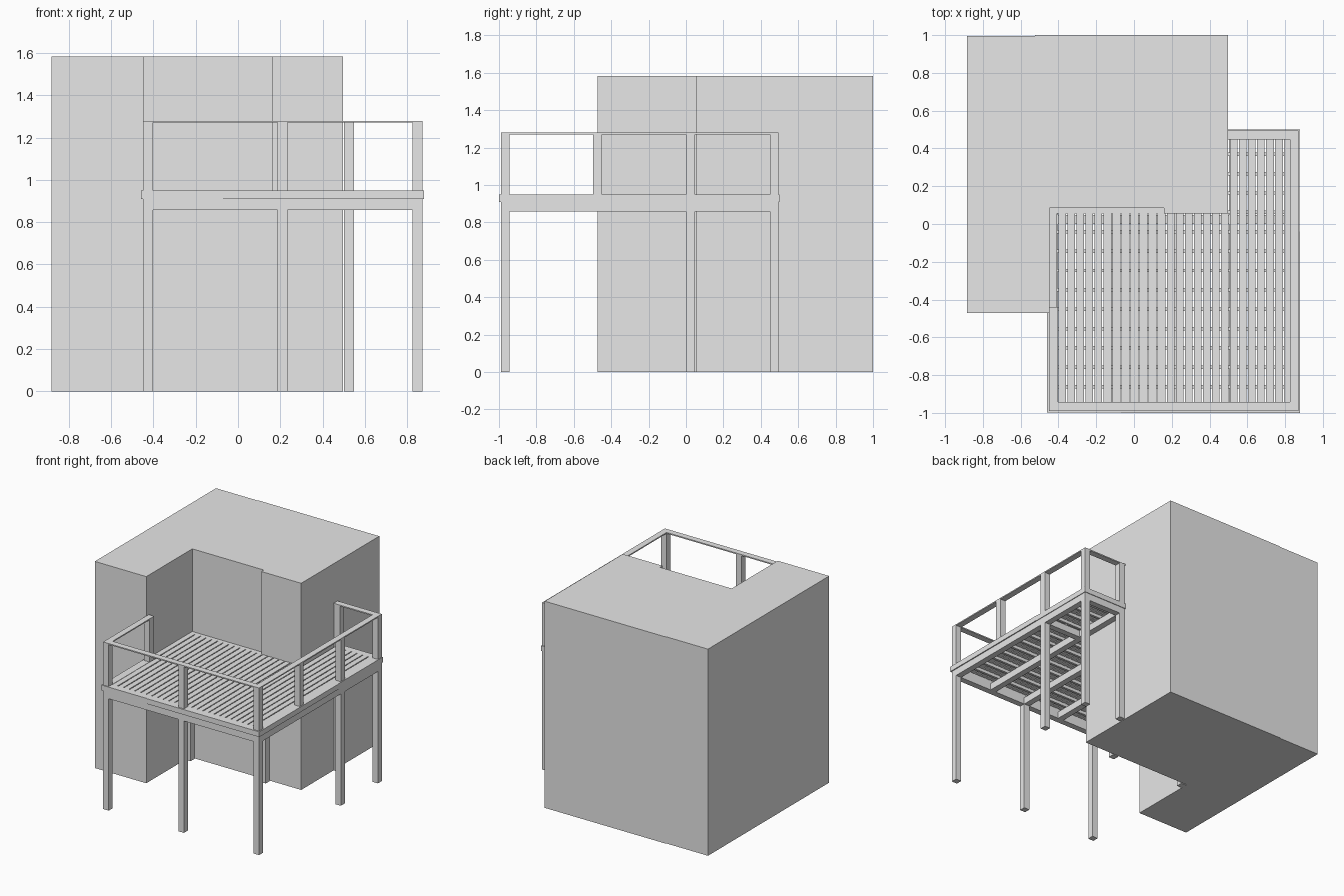
import bpy, bmesh

if "Cube" in bpy.data.objects:
    bpy.data.objects.remove(bpy.data.objects["Cube"], do_unlink=True)

grey = bpy.data.materials.new("plain_grey")
grey.use_nodes = True
grey.diffuse_color = (0.8, 0.8, 0.8, 1)
grey.node_tree.nodes["Principled BSDF"].inputs["Base Color"].default_value = (0.8, 0.8, 0.8, 1)


def finish(name, bm):
    bmesh.ops.recalc_face_normals(bm, faces=bm.faces)
    mesh = bpy.data.meshes.new(name)
    bm.to_mesh(mesh)
    bm.free()
    mesh.materials.append(grey)
    obj = bpy.data.objects.new(name, mesh)
    bpy.context.collection.objects.link(obj)
    return obj


def box(name, x0, x1, y0, y1, z0, z1):
    bm = bmesh.new()
    bmesh.ops.create_cube(bm, size=1)
    for v in bm.verts:
        v.co.x = x1 if v.co.x > 0 else x0
        v.co.y = y1 if v.co.y > 0 else y0
        v.co.z = z1 if v.co.z > 0 else z0
    return finish(name, bm)


def prism(name, outline, z0, z1):
    bm = bmesh.new()
    face = bm.faces.new([bm.verts.new((x, y, z0)) for x, y in outline])
    new = bmesh.ops.extrude_face_region(bm, geom=[face])["geom"]
    tops = [g for g in new if isinstance(g, bmesh.types.BMVert)]
    bmesh.ops.translate(bm, verts=tops, vec=(0, 0, z1 - z0))
    return finish(name, bm)


# Main levels
DECK, BEAM, RIM, RAIL, ROOF = 0.95, 0.857, 0.91, 1.277, 1.583
POST = 0.047
LEFT, RIGHT, FRONT, BACK = -0.45, 0.825, -0.99, 0.448
WALL, HOUSE_X, MID = 0.055, 0.497, 0.188

# House: L-shaped plan, the upper storey has a shallow recess above the deck
back = [(HOUSE_X, 1), (-0.525, 1), (-0.525, 0.995), (-0.883, 0.995), (-0.883, -0.472), (-0.447, -0.472)]
prism("house_lower", back + [(-0.447, WALL), (HOUSE_X, WALL)], 0, DECK)
prism("house_upper", back + [(-0.447, 0.085), (0.16, 0.085), (0.16, WALL), (HOUSE_X, WALL)], DECK, ROOF)

# Posts: some run to the rail, others stop under the deck
for x, y, bottom, top in [
    (LEFT, FRONT, 0, RAIL), (MID, FRONT, 0, RAIL), (RIGHT, FRONT, 0, RAIL),
    (RIGHT, 0.0, 0, RAIL), (RIGHT, BACK, 0, RAIL), (0.502, BACK, 0, RAIL),
    (LEFT, 0.0, 0, RIM), (MID, 0.0, 0, RIM),
    (LEFT, -0.497, DECK, RAIL), (RIGHT, -0.497, DECK, RAIL),
]:
    box("post", x, x + POST, y, y + POST, bottom, top)

# Flat handrails
X1, Y1 = RIGHT + POST, BACK + POST
box("front_rail", LEFT, X1, FRONT, FRONT + POST, RAIL - 0.006, RAIL + 0.003)
box("left_rail", LEFT, LEFT + POST, FRONT + POST, -0.44, RAIL - 0.006, RAIL + 0.003)
box("right_rail", RIGHT, X1, FRONT + POST, Y1, RAIL - 0.006, RAIL + 0.003)
box("back_rail", HOUSE_X, RIGHT, BACK, Y1, RAIL - 0.006, RAIL + 0.003)

# Beams under the deck
box("front_beam", LEFT, X1, FRONT, FRONT + POST, BEAM, RIM)
box("wall_beam", LEFT, X1, 0.0, POST, BEAM, RIM)
box("back_beam", 0.502, X1, BACK, Y1, BEAM, RIM)
box("right_beam", RIGHT, X1, FRONT, Y1, BEAM, RIM)
for x in (LEFT, -0.13, MID, 0.502):
    box("cross_beam", x, x + POST, FRONT, WALL, BEAM, RIM)
box("wing_beam", 0.502, 0.502 + POST, WALL, BACK, BEAM, RIM)

# Thin joists
for i in range(14):
    y = -0.87 + i * 0.1025
    x0 = LEFT if y < 0.03 else HOUSE_X
    box("joist", x0, X1, y, y + 0.018, RIM, 0.936)

# Deck boards run front to back, longer beside the house
PITCH = 0.0478
for i in range(28):
    x0 = -0.448 + i * PITCH
    x1 = min(x0 + PITCH - 0.007, X1)
    end = WALL if x0 < HOUSE_X - 0.01 else Y1
    box("deck_board", x0, x1, FRONT, end, 0.934, DECK)

# Border boards closing the deck edge
box("front_edge_board", LEFT, X1, FRONT, FRONT + POST, RIM, DECK)
box("right_edge_board", RIGHT, X1, FRONT, Y1, RIM, DECK)
box("left_edge_board", LEFT, LEFT + POST, FRONT, -0.472, RIM, DECK)
box("back_edge_board", HOUSE_X, X1, BACK, Y1, RIM, DECK)

# Fascia around the deck, in two lengths on the front and right
box("front_fascia_long", -0.07, 0.88, -1, FRONT, RIM, DECK)
box("front_fascia_short", -0.46, -0.07, -0.997, FRONT, RIM, DECK)
box("right_fascia_long", X1, 0.88, -1, -0.04, RIM, DECK)
box("right_fascia_short", X1, 0.877, -0.04, 0.5, RIM, DECK)
box("left_fascia", -0.46, LEFT, -0.997, -0.472, RIM, DECK)
box("back_fascia", HOUSE_X, 0.88, Y1, 0.5, RIM, DECK)
